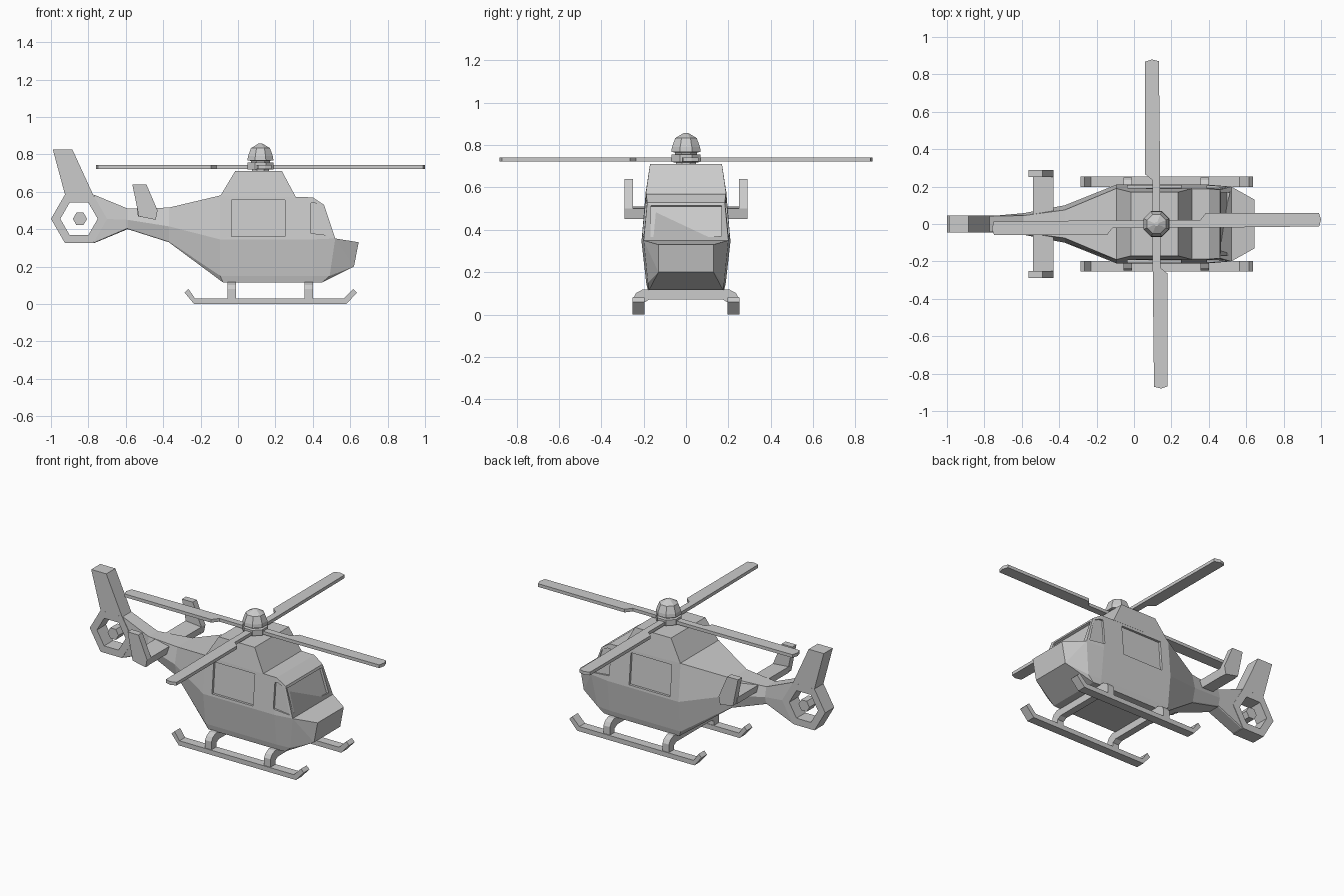
import bpy, bmesh
from math import cos, sin, pi
from mathutils import Vector, Matrix

if "Cube" in bpy.data.objects:
    bpy.data.objects.remove(bpy.data.objects["Cube"])


def finish(name, bm):
    bmesh.ops.recalc_face_normals(bm, faces=bm.faces)
    mesh = bpy.data.meshes.new(name)
    bm.to_mesh(mesh)
    bm.free()
    ob = bpy.data.objects.new(name, mesh)
    bpy.context.collection.objects.link(ob)
    return ob


def loft(name, rings, cap=True):
    """Skin a series of equal-length point rings."""
    bm = bmesh.new()
    rows = [[bm.verts.new(p) for p in r] for r in rings]
    n = len(rows[0])
    for a, b in zip(rows, rows[1:]):
        for i in range(n):
            j = (i + 1) % n
            bm.faces.new((a[i], a[j], b[j], b[i]))
    if cap:
        bm.faces.new(rows[0])
        bm.faces.new(rows[-1])
    return finish(name, bm)


def hull(name, pts):
    bm = bmesh.new()
    for p in pts:
        bm.verts.new(p)
    bmesh.ops.convex_hull(bm, input=bm.verts)
    bmesh.ops.dissolve_limit(bm, angle_limit=0.01, verts=bm.verts, edges=bm.edges)
    return finish(name, bm)


def prism(name, profile, lo, hi, axis="y"):
    """Extrude a 2D profile between lo and hi along an axis."""
    put = {"x": lambda a, b, d: (d, a, b),
           "y": lambda a, b, d: (a, d, b),
           "z": lambda a, b, d: (a, b, d)}[axis]
    return loft(name, [[put(a, b, d) for a, b in profile] for d in (lo, hi)])


def circle(cx, cz, r, n, turn=0):
    return [(cx + r * cos(2 * pi * i / n + turn), cz + r * sin(2 * pi * i / n + turn)) for i in range(n)]


def both(pts):
    """Half section mirrored into a closed ring."""
    return pts + [(x, -y, z) for x, y, z in reversed(pts)]


# Fuselage half sections: roof, belt, sill, floor
tail_end = [(-.772, .042, .585), (-.72, .042, .455), (-.772, .042, .327), (-.77, .036, .325)]
boom = [(-.59, .045, .51), (-.59, .058, .45), (-.59, .045, .405), (-.59, .04, .40)]
boom_root = [(-.37, .075, .515), (-.37, .1, .415), (-.37, .08, .335), (-.37, .075, .33)]
cabin_back = [(-.095, .19, .58), (-.095, .21, .345), (-.095, .188, .15), (-.08, .18, .115)]
cabin_mid = [(.40, .188, .57), (.40, .21, .345), (.40, .188, .15), (.40, .18, .115)]
cabin_front = [(.46, .183, .53), (.52, .20, .35), (.49, .18, .15), (.45, .175, .115)]

loft("tail_boom", [both(s) for s in (tail_end, boom, boom_root, cabin_back)])
cabin = loft("cabin", [both(s) for s in (cabin_back, cabin_mid, cabin_front)])
hull("nose", both(cabin_front[1:] + [(.645, .13, .33), (.62, .13, .20)]))
hull("engine_cowl", both([(-.095, .19, .577), (.31, .19, .57), (-.015, .17, .71), (.235, .17, .71)]))


# Recessed windows
def recess(name, pts):
    cutter = hull(name, pts)
    cutter.hide_render = True
    cutter.hide_viewport = True
    cutter.display_type = 'WIRE'
    mod = cabin.modifiers.new(name, 'BOOLEAN')
    mod.operation = 'DIFFERENCE'
    mod.solver = 'EXACT'
    mod.object = cutter


def side_y(z):
    return .21 - (z - .345) / .235 * .02


door = [(-.035, .555), (.25, .555), (.25, .36), (-.035, .36)]
quarter = [(.39, .54), (.412, .54), (.453, .52), (.497, .366), (.39, .378)]
for side, s in (("left", 1), ("right", -1)):
    for label, outline, depth in (("door_window", door, .015), ("quarter_window", quarter, .014)):
        recess(f"{side}_{label}_cutter",
               [(x, s * y, z) for x, z in outline for y in (side_y(z) - depth, .3)])
normal = Vector((.949, 0, .316))
screen = [Vector((.46 + (.53 - z) / 3, y, z)) for z in (.515, .37) for y in (-.168, .168)]
recess("windscreen_cutter", [p + normal * d for p in screen for d in (-.016, .03)])

# Shrouded tail rotor and fin
outer, inner = circle(-.85, .455, .15, 6), circle(-.85, .455, .10, 6)
loops = [[(x, y, z) for x, z in c] for c, y in
         ((outer, -.045), (outer, .045), (inner, .045), (inner, -.045), (outer, -.045))]
bm = bmesh.new()
rows = [[bm.verts.new(p) for p in r] for r in loops[:4]]
for k in range(4):
    a, b = rows[k], rows[(k + 1) % 4]
    for i in range(6):
        j = (i + 1) % 6
        bm.faces.new((a[i], a[j], b[j], b[i]))
finish("tail_rotor_shroud", bm)
prism("tail_rotor_hub", circle(-.845, .455, .038, 6), -.035, .035)
prism("tail_fin", [(-.925, .585), (-.775, .585), (-.885, .825), (-.99, .825)], -.045, .045)

# Horizontal stabilizer with end plates
prism("stabilizer", [(-.535, .468), (-.44, .452), (-.43, .50), (-.54, .51)], -.26, .26)
plate = [(-.565, .64), (-.49, .64), (-.43, .50), (-.44, .45), (-.53, .468)]
for side, s in (("left", 1), ("right", -1)):
    prism(f"{side}_end_plate", plate, s * .25, s * .29)

# Landing skids and cross struts
skid = [(-.235, 0), (.58, 0), (.635, .06), (.615, .08), (.565, .03), (-.23, .03), (-.265, .08), (-.285, .06)]
for side, s in (("left", 1), ("right", -1)):
    prism(f"{side}_skid", skid, s * .197, s * .253)
arch = [(.20, .02), (.248, .02), (.248, .08), (.235, .102), (.205, .118)]
under = [(.175, .07), (.20, .055)]
half = under + arch
for name, x in (("rear_strut", -.033), ("front_strut", .378)):
    prism(name, half + [(-y, z) for y, z in reversed(half)], x - .022, x + .022, "x")

# Main rotor hub and cap
hub_profile = [(.05, .70), (.05, .718), (.075, .72), (.075, .755), (.055, .757), (.055, .765),
               (.075, .768), (.072, .79), (.055, .833), (.012, .857)]
loft("rotor_hub", [[(x, y, z) for x, y in circle(.12, 0, r, 8, pi / 8)] for r, z in hub_profile])

# Four main rotor blades
blade = [(.03, -.02), (.23, -.02), (.87, -.013), (.88, .025), (.868, .06), (.265, .06), (.235, .022), (.03, .022)]
for k in range(4):
    ob = prism(f"rotor_blade_{k + 1}", blade, .722, .742, "z")
    ob.data.transform(Matrix.Translation((.12, 0, 0)) @ Matrix.Rotation(k * pi / 2, 4, 'Z'))
